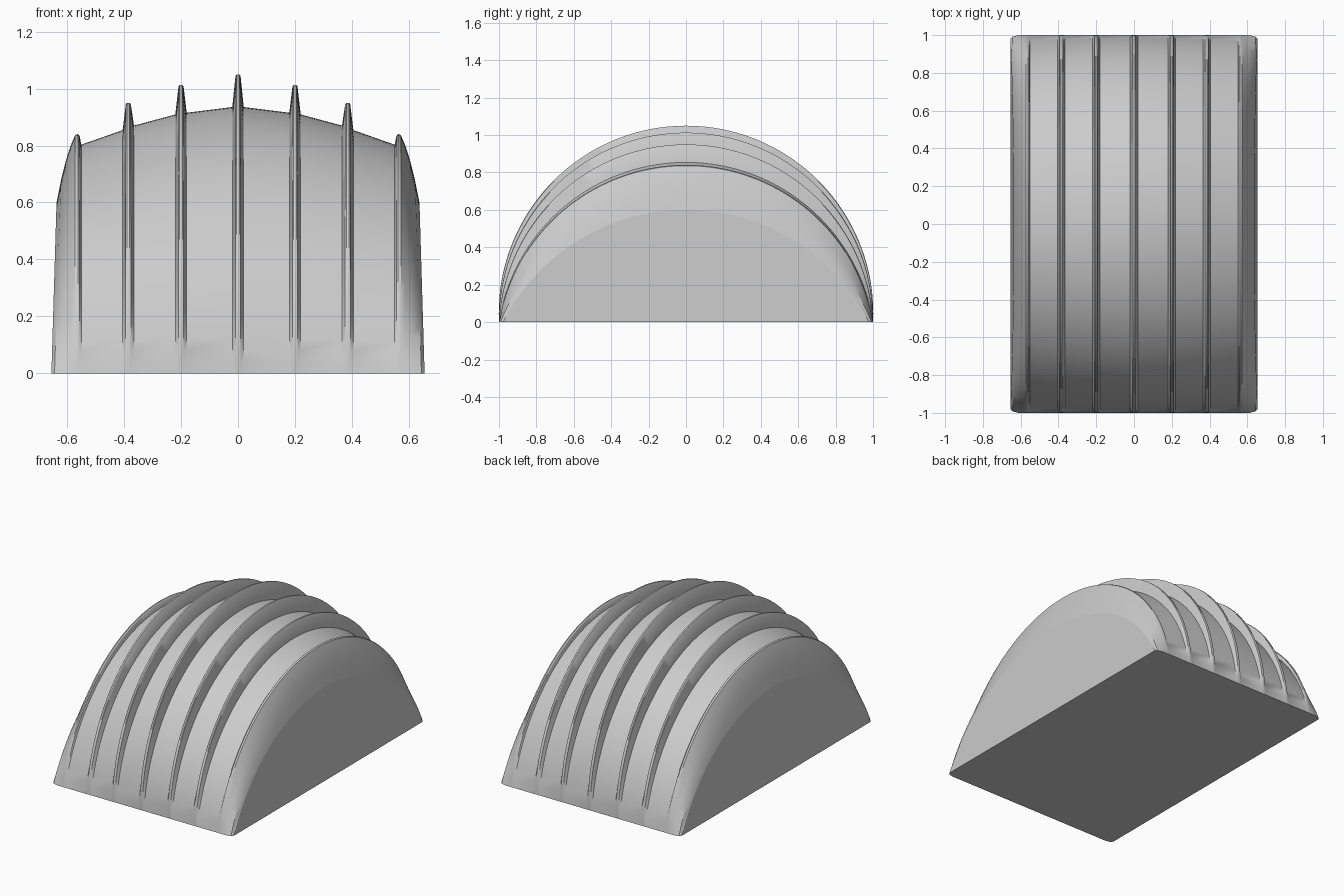
import bpy
import bmesh
from math import sin, cos, atan2, radians, copysign

cube = bpy.data.objects.get("Cube")
if cube:
    bpy.data.objects.remove(cube, do_unlink=True)

SEGMENTS = 72
END_X, END_LEAN = 0.655, 0.018

mat = bpy.data.materials.new("plain_grey")
mat.use_nodes = True
grey = (0.6, 0.6, 0.6, 1)
mat.diffuse_color = grey
mat.node_tree.nodes["Principled BSDF"].inputs["Base Color"].default_value = grey


def rib(x, base_in, base_out, crest):
    """Ridge cross-section: foot, narrow crest, foot."""
    return [(x - 0.02, base_in), (x - 0.009, crest - 0.006), (x - 0.005, crest),
            (x + 0.005, crest), (x + 0.009, crest - 0.006), (x + 0.02, base_out)]


def arch(height, width):
    """Circular arc over the span -width..width, as (y, z, share of height)."""
    centre = (height ** 2 - width ** 2) / (2 * height)
    radius = height - centre
    sweep = atan2(width, -centre)
    points = []
    for i in range(SEGMENTS + 1):
        t = sweep * (2 * i / SEGMENTS - 1)
        z = centre + radius * cos(t) if 0 < i < SEGMENTS else 0
        points.append((radius * sin(t), z, z / height))
    return points


# Height of the ridge line from the centre outwards
half = rib(0, 0.935, 0.935, 1.05)[3:]
half += rib(0.2, 0.915, 0.909, 1.013)
half += rib(0.385, 0.87, 0.854, 0.95)
half += [(0.55, 0.803), (0.556, 0.834), (0.562, 0.841), (0.572, 0.836),
         (0.587, 0.8), (0.605, 0.745), (0.622, 0.675)]
half = [(x, h, 0.992 if x > 0.61 else 1.0) for x, h in half]
half.append((END_X, 0.6, 0.978))
stations = [(-x, h, w) for x, h, w in reversed(half)] + half

# Loft the arches along x
bm = bmesh.new()
rings = []
for x, height, width in stations:
    ring = []
    for y, z, share in arch(height, width):
        # End walls lean in with height; shoulders spread towards the ground
        if abs(x) == END_X:
            shift = -END_LEAN * share
        else:
            shift = max(abs(x) - 0.6, 0) * (1 - share)
        ring.append(bm.verts.new((x + copysign(shift, x * shift), y, z)))
    rings.append(ring)
for r, q in zip(rings, rings[1:]):
    for i in range(SEGMENTS):
        bm.faces.new((r[i], q[i], q[i + 1], r[i + 1]))

# Flat end walls and floor, with crisp borders
caps = [rings[0], rings[-1], [r[0] for r in rings] + [r[-1] for r in reversed(rings)]]
for cap in caps:
    for edge in bm.faces.new(cap).edges:
        edge.smooth = False
bmesh.ops.recalc_face_normals(bm, faces=bm.faces)

mesh = bpy.data.meshes.new("ribbed_vault")
bm.to_mesh(mesh)
bm.free()
mesh.materials.append(mat)
vault = bpy.data.objects.new("ribbed_vault", mesh)
bpy.context.collection.objects.link(vault)

bpy.ops.object.select_all(action="DESELECT")
vault.select_set(True)
bpy.context.view_layer.objects.active = vault
bpy.ops.object.shade_smooth_by_angle(angle=radians(30), keep_sharp_edges=True)
